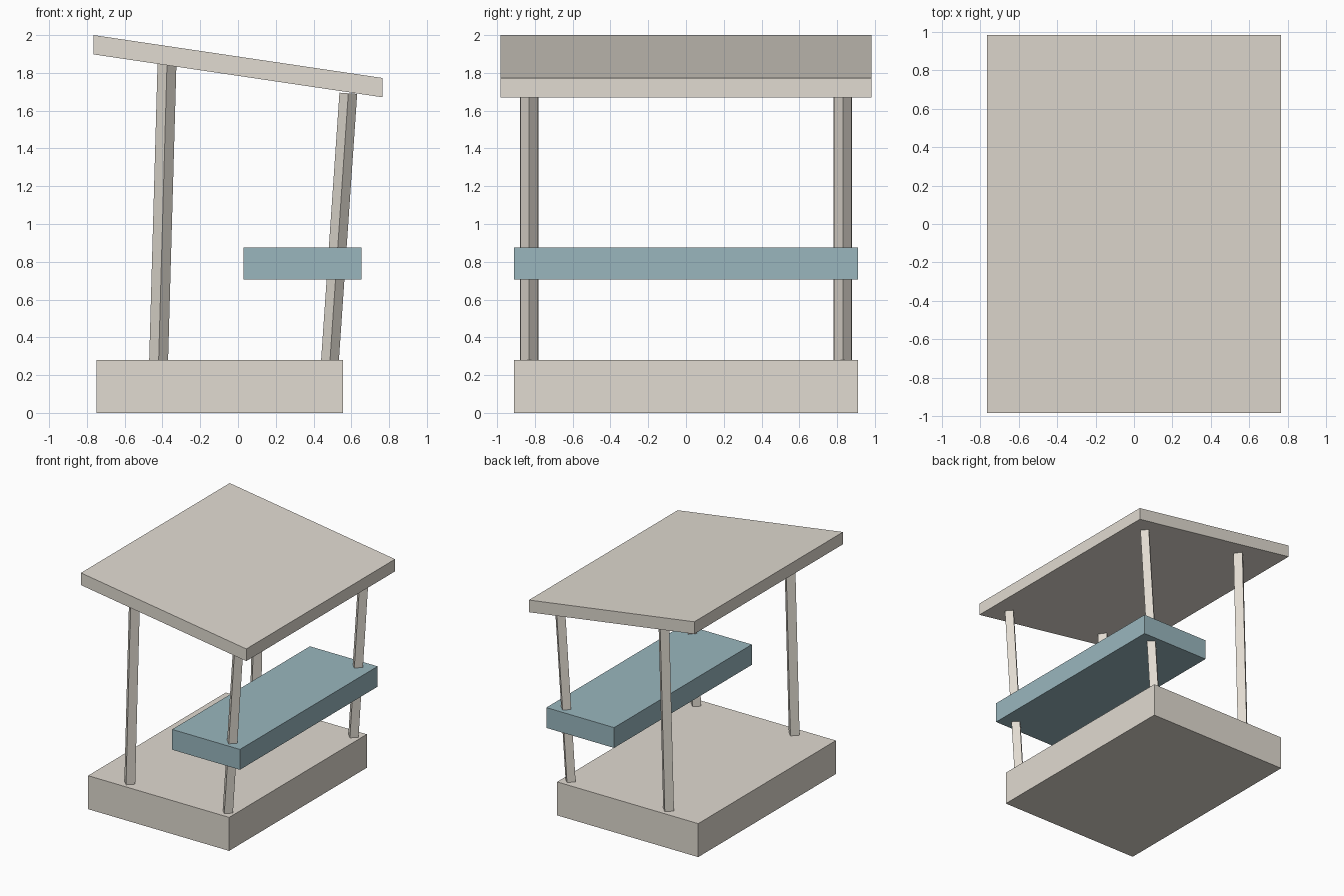
import bpy
import bmesh
from mathutils import Vector

cube = bpy.data.objects.get("Cube")
if cube:
    bpy.data.objects.remove(cube, do_unlink=True)


def material(name, rgb):
    mat = bpy.data.materials.new(name)
    mat.use_nodes = True
    mat.diffuse_color = (*rgb, 1)
    mat.node_tree.nodes["Principled BSDF"].inputs["Base Color"].default_value = (*rgb, 1)
    return mat


beige = material("warm beige", (0.75, 0.705, 0.635))
blue = material("dusty blue", (0.32, 0.47, 0.515))


def slab(name, x0, x1, z0, z1, half_depth, mat, drop=0):
    """Box along y; its +x end is lowered by drop."""
    bm = bmesh.new()
    bmesh.ops.create_cube(bm, size=1)
    for v in bm.verts:
        t = v.co.x + 0.5
        v.co = (x0 + t * (x1 - x0), v.co.y * 2 * half_depth,
                z0 + (v.co.z + 0.5) * (z1 - z0) - drop * t)
    return finish(name, bm, mat)


def post(name, bottom, top, radius, mat):
    """Four-sided leaning post with its corners on the axes."""
    bottom, top = Vector(bottom), Vector(top)
    axis = top - bottom
    bm = bmesh.new()
    bmesh.ops.create_cone(bm, cap_ends=True, segments=4, radius1=radius,
                          radius2=radius, depth=axis.length)
    # Put corners on x and y whatever the starting angle
    for v in bm.verts:
        if abs(abs(v.co.x) - abs(v.co.y)) < radius * 0.1:
            x, y = v.co.x, v.co.y
            v.co.x, v.co.y = (x - y) * 0.5 ** 0.5, (x + y) * 0.5 ** 0.5
    lean = Vector((0, 0, 1)).rotation_difference(axis).to_matrix()
    for v in bm.verts:
        v.co = lean @ v.co + (bottom + top) / 2
    return finish(name, bm, mat)


def finish(name, bm, mat):
    mesh = bpy.data.meshes.new(name)
    bm.to_mesh(mesh)
    bm.free()
    mesh.materials.append(mat)
    obj = bpy.data.objects.new(name, mesh)
    bpy.context.collection.objects.link(obj)
    return obj


# Base, counter and sloping roof
slab("base", -0.75, 0.555, 0, 0.28, 0.91, beige)
slab("counter", 0.028, 0.655, 0.705, 0.875, 0.91, blue)
slab("roof", -0.765, 0.765, 1.898, 2.0, 0.983, beige, drop=0.227)

# Leaning posts, a pair on each side
for end, y in (("front", -0.83), ("back", 0.83)):
    post(end + "_right_post", (-0.421, y, 0.25), (-0.376, y, 1.845), 0.05, beige)
    post(end + "_left_post", (0.485, y, 0.25), (0.584, y, 1.692), 0.047, beige)
